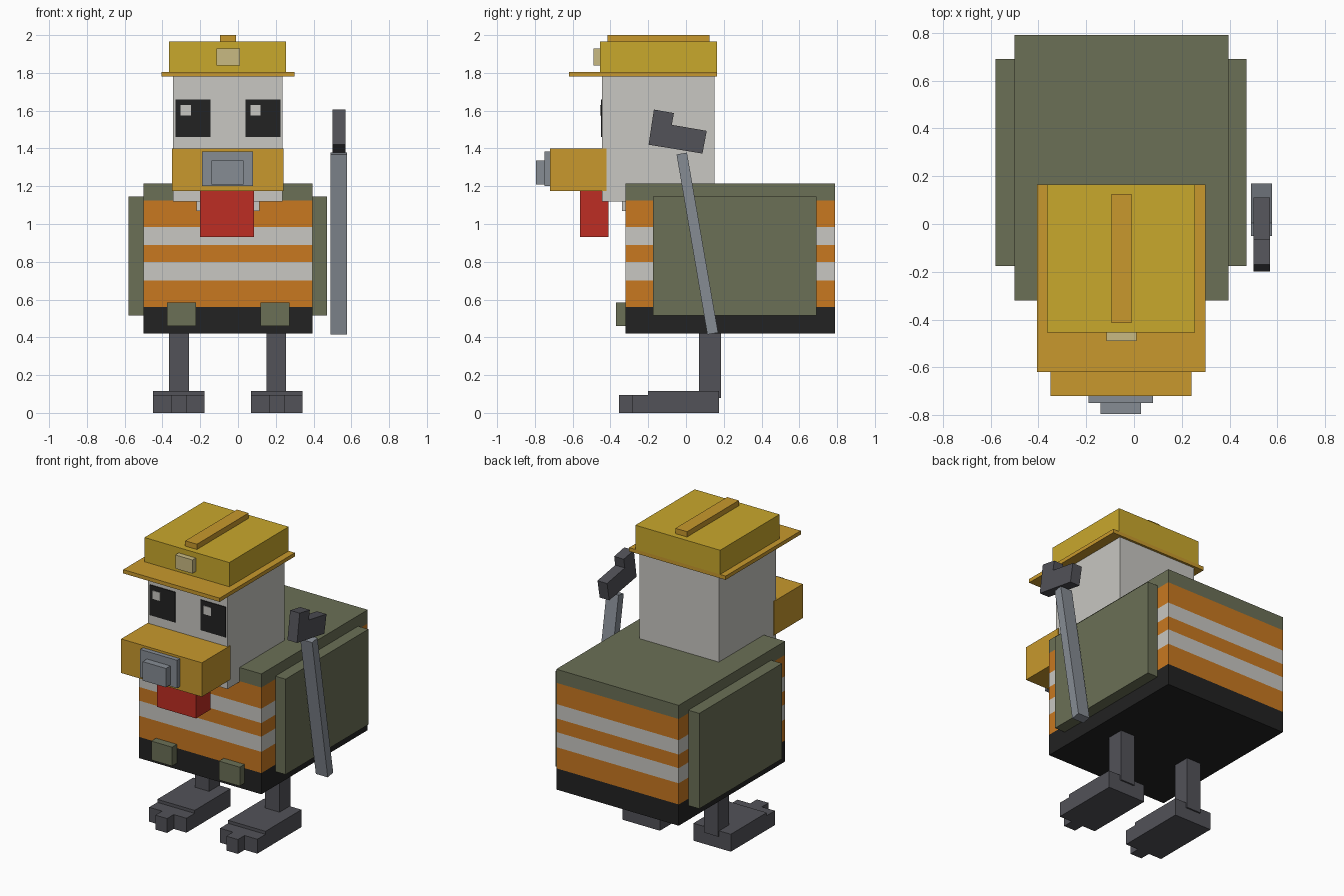
import bpy, bmesh, math
from mathutils import Vector

if "Cube" in bpy.data.objects:
    bpy.data.objects.remove(bpy.data.objects["Cube"])


def material(name, rgb):
    """Flat colour from sRGB bytes, stored as linear."""
    def lin(c):
        c /= 255
        return c / 12.92 if c <= 0.04045 else ((c + 0.055) / 1.055) ** 2.4
    m = bpy.data.materials.new(name)
    m.diffuse_color = (*[lin(c) for c in rgb], 1)
    m.use_nodes = True
    m.node_tree.nodes["Principled BSDF"].inputs["Base Color"].default_value = m.diffuse_color
    return m


OLIVE = material("olive", (107, 112, 86))
ORANGE = material("orange", (200, 120, 32))
WHITE = material("off_white", (200, 199, 194))
BLACK = material("black", (34, 34, 34))
YELLOW = material("helmet_yellow", (201, 168, 44))
AMBER = material("amber", (200, 153, 45))
RED = material("red", (190, 45, 35))
SLATE = material("slate", (82, 82, 88))
STEEL = material("steel", (134, 140, 148))
LAMP = material("lamp_cream", (201, 186, 130))


def finish(name, bm, mats):
    bmesh.ops.recalc_face_normals(bm, faces=bm.faces)
    me = bpy.data.meshes.new(name)
    bm.to_mesh(me)
    bm.free()
    for m in mats:
        me.materials.append(m)
    ob = bpy.data.objects.new(name, me)
    bpy.context.collection.objects.link(ob)
    return ob


def box_mesh(x, y, z):
    bm = bmesh.new()
    bmesh.ops.create_cube(bm, size=1)
    for v in bm.verts:
        v.co = [r[0] if c < 0 else r[1] for c, r in zip(v.co, (x, y, z))]
    return bm


def box(name, mat, x, y, z):
    return finish(name, box_mesh(x, y, z), [mat])


def side_prism(name, mat, x, outline):
    """Extrude a (y, z) outline across x."""
    bm = bmesh.new()
    f = bm.faces.new([bm.verts.new((x[0], y, z)) for y, z in outline])
    ext = bmesh.ops.extrude_face_region(bm, geom=[f])["geom"]
    bmesh.ops.translate(bm, vec=(x[1] - x[0], 0, 0),
                        verts=[e for e in ext if isinstance(e, bmesh.types.BMVert)])
    return finish(name, bm, [mat])


# Body: one block cut into coloured bands by height
cuts = [0.56, 0.70, 0.80, 0.89, 0.985, 1.125]
bands = [0, 1, 2, 1, 2, 1, 3]
bm = box_mesh((-0.50, 0.395), (-0.32, 0.79), (0.42, 1.215))
for h in cuts:
    bmesh.ops.bisect_plane(bm, geom=bm.verts[:] + bm.edges[:] + bm.faces[:],
                           plane_co=(0, 0, h), plane_no=(0, 0, 1))
for f in bm.faces:
    f.material_index = bands[sum(f.calc_center_median().z > h for h in cuts)]
finish("body", bm, [BLACK, ORANGE, WHITE, OLIVE])

# Wings
box("wing_left", OLIVE, (-0.58, -0.50), (-0.175, 0.69), (0.515, 1.145))
box("wing_right", OLIVE, (0.395, 0.47), (-0.175, 0.69), (0.515, 1.145))

# Head, collar and wattle
box("head", WHITE, (-0.345, 0.235), (-0.445, 0.15), (1.12, 1.78))
box("collar", WHITE, (-0.22, 0.115), (-0.34, -0.32), (1.07, 1.16))
box("wattle", RED, (-0.20, 0.085), (-0.56, -0.41), (0.93, 1.18))

# Beak with stepped plate
box("beak", AMBER, (-0.35, 0.24), (-0.72, -0.42), (1.175, 1.40))
box("beak_plate", STEEL, (-0.19, 0.08), (-0.75, -0.72), (1.20, 1.385))
box("beak_plate_front", STEEL, (-0.14, 0.03), (-0.795, -0.75), (1.21, 1.335))

# Eyes, belt pouches, legs and feet, in pairs
for side, eye, pouch, leg, foot in (("left", -0.33, -0.375, -0.365, -0.45),
                                    ("right", 0.04, 0.12, 0.15, 0.068)):
    box("eye_" + side, BLACK, (eye, eye + 0.185), (-0.451, -0.445), (1.46, 1.66))
    box("eye_glint_" + side, WHITE, (eye + 0.025, eye + 0.08), (-0.455, -0.451), (1.575, 1.63))
    box("pouch_" + side, OLIVE, (pouch, pouch + 0.152), (-0.37, -0.32), (0.46, 0.585))
    box("leg_" + side, SLATE, (leg, leg + 0.105), (0.07, 0.185), (0.08, 0.42))
    side_prism("foot_" + side, SLATE, (foot, foot + 0.273),
               [(-0.285, 0), (0.175, 0), (0.175, 0.115), (-0.20, 0.115),
                (-0.20, 0.095), (-0.285, 0.095)])
    box("toe_" + side, SLATE, (foot + 0.095, foot + 0.18), (-0.355, -0.285), (0, 0.095))

# Hard hat
box("hat_brim", AMBER, (-0.405, 0.30), (-0.62, 0.165), (1.78, 1.805))
box("hat_dome", YELLOW, (-0.365, 0.255), (-0.455, 0.165), (1.805, 1.965))
box("hat_ridge", AMBER, (-0.095, -0.01), (-0.415, 0.125), (1.965, 2.0))
box("hat_lamp", LAMP, (-0.115, 0.01), (-0.49, -0.455), (1.84, 1.93))

# Tilted tool
side_prism("tool_handle", STEEL, (0.49, 0.577),
           [(-0.05, 1.368), (0.005, 1.378), (0.17, 0.425), (0.113, 0.415)])
side_prism("tool_head", SLATE, (0.50, 0.57),
           [(-0.17, 1.606), (-0.064, 1.587), (-0.075, 1.525), (0.11, 1.493),
            (0.087, 1.373), (-0.198, 1.42)])
